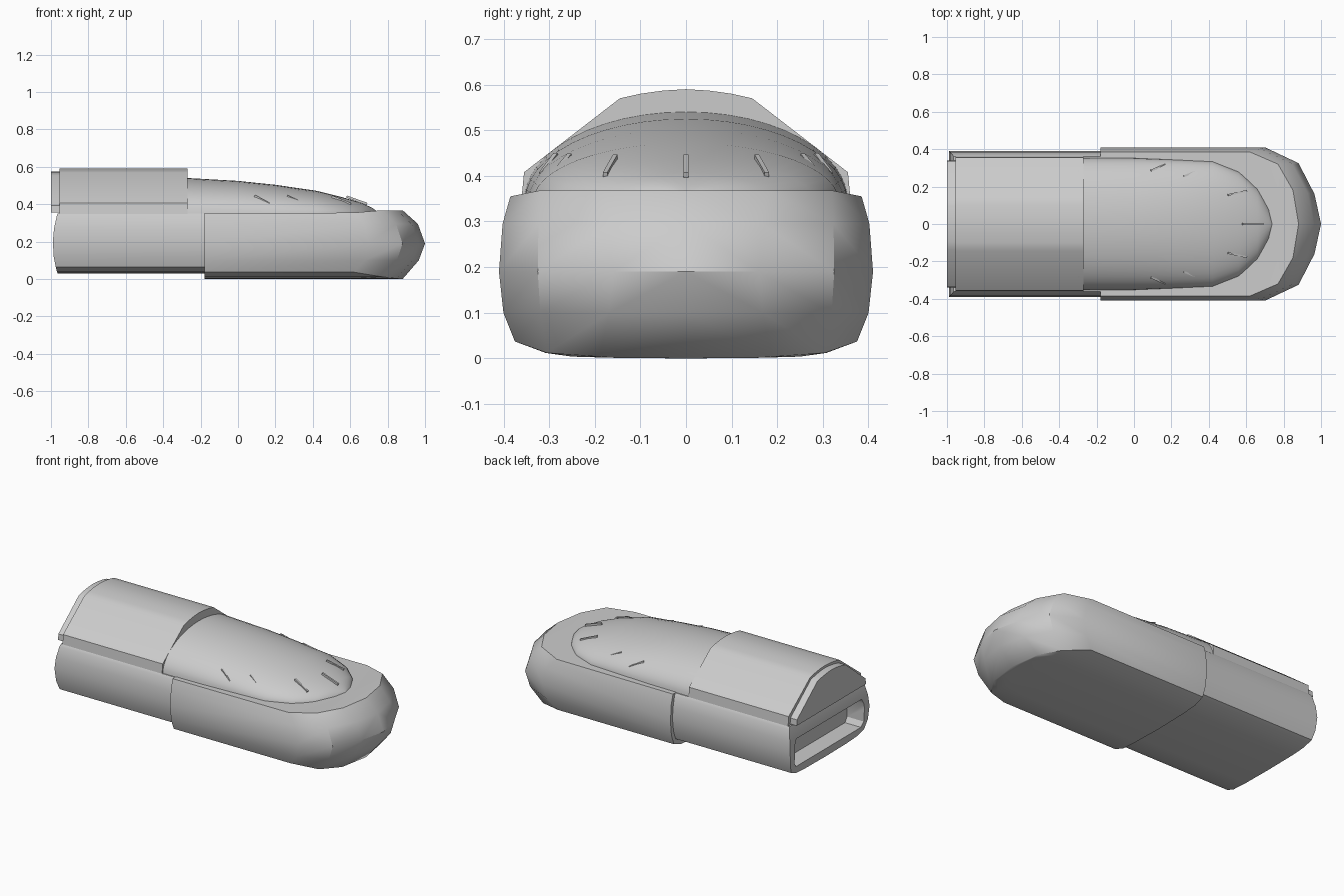
import bpy, bmesh, math
from mathutils import Vector

if "Cube" in bpy.data.objects:
    bpy.data.objects.remove(bpy.data.objects["Cube"])


def loft(name, halves, angle=30):
    """Skin half-sections (y >= 0, bottom centre to top centre), mirrored in y."""
    bm = bmesh.new()
    rings = []
    for half in halves:
        right = [bm.verts.new(p) for p in half]
        left = [bm.verts.new((x, -y, z)) for x, y, z in half]
        rings.append((right, left))
    m = len(halves[0])
    for a, b in zip(rings, rings[1:]):
        for s in (0, 1):
            for i in range(m - 1):
                bm.faces.new((a[s][i], a[s][i + 1], b[s][i + 1], b[s][i]))
    for right, left in (rings[0], rings[-1]):
        for i in range(m - 1):
            bm.faces.new((right[i], right[i + 1], left[i + 1], left[i]))
    bmesh.ops.remove_doubles(bm, verts=bm.verts, dist=0.0005)
    bmesh.ops.dissolve_degenerate(bm, edges=bm.edges, dist=0.0005)
    bmesh.ops.recalc_face_normals(bm, faces=bm.faces)
    mesh = bpy.data.meshes.new(name)
    bm.to_mesh(mesh)
    bm.free()
    ob = bpy.data.objects.new(name, mesh)
    bpy.context.collection.objects.link(ob)
    smooth(ob, angle)
    return ob


def smooth(ob, angle):
    bpy.ops.object.select_all(action='DESELECT')
    ob.select_set(True)
    bpy.context.view_layer.objects.active = ob
    bpy.ops.object.shade_smooth_by_angle(angle=math.radians(angle))


def prism(name, x0, x1, profile, angle=30):
    return loft(name, [[(x, y, z) for y, z in profile] for x in (x0, x1)], angle)


# Front base: rounded nose; stations hold the outer, top and bottom edges
outer = [(-.18, .41), (.70, .41), (.88, .325), (.965, .16), (1, 0)]
top = [(-.18, .385, .352), (.62, .385, .355), (.77, .32, .368), (.85, .18, .368), (.88, 0, .368)]
bottom = [(-.18, .375, .037), (.62, .375, .037), (.77, .305, .012), (.85, .19, .004), (.88, 0, 0)]
sections = []
for (ox, oy), t, b in zip(outer, top, bottom):
    t, b, mid = Vector(t), Vector(b), Vector((ox, oy, .19))
    low = b.lerp(mid, .72)
    low.z = .10
    high = t.lerp(mid, .68)
    high.z = .295
    sections.append([(b.x, 0, 0), (b.x, b.y * .55, b.z * .12), (b.x, b.y * .82, b.z * .32),
                     b, low, mid, high, t, (t.x, 0, t.z)])
loft("front_base", sections, 35)

# Rear base: slightly narrower, with a bulged back face
profile = [(0, .03), (.2, .033), (.3, .041), (.36, .065), (.38, .12), (.39, .2),
           (.384, .27), (.37, .335), (.36, .35), (0, .35)]


def back_x(z):
    return -.965 - .025 * (1 - ((z - .19) / .16) ** 2)


rear = loft("rear_base", [[(back_x(z), y, z) for y, z in profile],
                          [(-.15, y, z) for y, z in profile]], 35)

# Slot recess in the back face
cutter = prism("slot_cutter", -1.1, -.87,
               [(0, .09), (.32, .09), (.34, .12), (.34, .23), (.32, .265), (0, .265)])
cutter.hide_render = True
cut = rear.modifiers.new("slot", 'BOOLEAN')
cut.object = cutter
cut.solver = 'EXACT'
bpy.context.view_layer.objects.active = rear
bpy.ops.object.modifier_apply(modifier="slot")
bpy.data.objects.remove(cutter)
smooth(rear, 35)

# Raised rear cover and its recessed end plate
arch = [(.355, .408), (.145, .57), (.10, .58), (.05, .587), (0, .59)]
prism("rear_cover", -.955, -.27, [(0, .345), (.361, .345)] + arch)
prism("end_plate", -1, -.94, [(0, .357), (.34, .357)] +
      [(y * .95, z - .015) for y, z in arch])

# Tapering dome over the front base: x, half width, top height
stations = [(-.3, .355, .542), (0, .353, .525), (.2, .345, .504), (.42, .335, .472),
            (.56, .28, .437), (.66, .19, .407), (.72, .09, .38), (.742, 0, .362)]
Z0, N = .345, 12
dome = []
for x, w, h in stations:
    arc = [(x, w * math.cos(a), Z0 + (h - Z0) * math.sin(a))
           for a in (i * math.pi / 2 / N for i in range(N + 1))]
    dome.append([(x, 0, Z0)] + arc)
loft("front_dome", dome, 40)

# Thin radiating ribs on the dome
ribs = [((.09, .285, .445), (.168, .317, .402)), ((.265, .255, .443), (.355, .29, .402)),
        ((.502, .155, .441), (.603, .177, .402)), ((.58, 0, .441), (.69, 0, .402))]
for i, (a, b) in enumerate(ribs):
    for s in ((1, -1) if a[1] else (1,)):
        p, q = (Vector((v[0], v[1] * s, v[2])) for v in (a, b))
        bpy.ops.mesh.primitive_cube_add(size=1, location=(p + q) / 2)
        ob = bpy.context.object
        ob.name = "dome_rib_%d" % (i + 1)
        ob.rotation_euler = (q - p).to_track_quat('X', 'Z').to_euler()
        ob.scale = ((q - p).length, .01, .012)
